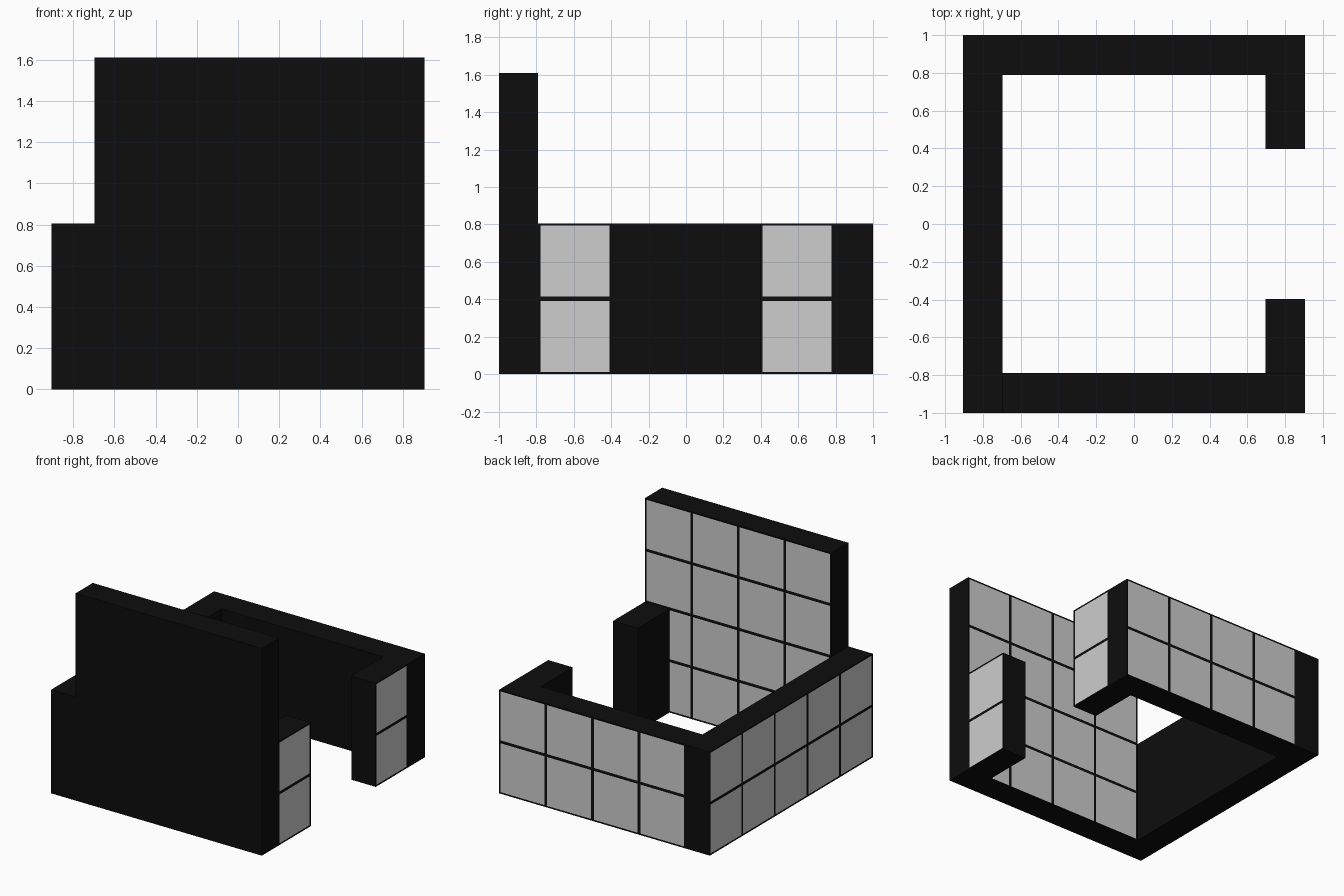
import bpy, bmesh
from mathutils import Vector

if "Cube" in bpy.data.objects:
    bpy.data.objects.remove(bpy.data.objects["Cube"])

THICK = 0.21    # wall depth
ROW = 0.4025    # panel height
BORDER = 0.016  # frame width around each tile


def material(name, rgb):
    m = bpy.data.materials.new(name)
    m.diffuse_color = (*rgb, 1.0)
    m.use_nodes = True
    m.node_tree.nodes["Principled BSDF"].inputs["Base Color"].default_value = m.diffuse_color
    return m


black = material("black frame", (0.004, 0.004, 0.004))
grey = material("light grey tile", (0.61, 0.61, 0.61))


def wall(name, start, u, length, cols, rows):
    """Wall block whose tiled face runs from start along u; its outward side is u x z."""
    u = Vector(u)
    up = Vector((0, 0, 1))
    normal = u.cross(up)
    base = Vector(start)
    bm = bmesh.new()
    grid = [[bm.verts.new(base + u * (length * i / cols) + up * (ROW * j))
             for i in range(cols + 1)] for j in range(rows + 1)]
    tiles = [bm.faces.new((grid[j][i], grid[j][i + 1], grid[j + 1][i + 1], grid[j + 1][i]))
             for j in range(rows) for i in range(cols)]

    # sides and plain back of the block
    copy = bmesh.ops.duplicate(bm, geom=bm.verts[:] + bm.edges[:] + tiles)["geom"]
    back = [f for f in copy if isinstance(f, bmesh.types.BMFace)]
    bmesh.ops.translate(bm, vec=-normal * THICK,
                        verts=[v for v in copy if isinstance(v, bmesh.types.BMVert)])
    bmesh.ops.reverse_faces(bm, faces=back)
    rim = [e for e in bm.edges if e.is_boundary]
    bmesh.ops.bridge_loops(bm, edges=rim)
    bmesh.ops.recalc_face_normals(bm, faces=bm.faces[:])

    # framed tiles
    bmesh.ops.inset_individual(bm, faces=tiles, thickness=BORDER, depth=-0.002)
    for f in bm.faces:
        f.material_index = 0
    for f in tiles:
        f.material_index = 1

    mesh = bpy.data.meshes.new(name)
    bm.to_mesh(mesh)
    bm.free()
    mesh.materials.append(black)
    mesh.materials.append(grey)
    obj = bpy.data.objects.new(name, mesh)
    bpy.context.collection.objects.link(obj)
    return obj


# tall front wall, tiled on the inside
wall("front_wall", (0.905, -0.79, 0), (-1, 0, 0), 1.6, 4, 4)
# low back and left walls, tiled on the outside
wall("back_wall", (0.905, 1.0, 0), (-1, 0, 0), 1.6, 4, 2)
wall("left_wall", (-0.905, 1.0, 0), (0, -1, 0), 2.0, 5, 2)
# short returns either side of the right opening
for name, y in (("front_return", -0.79), ("back_return", 0.398)):
    wall(name, (0.905, y, 0), (0, 1, 0), 0.392, 1, 2)
